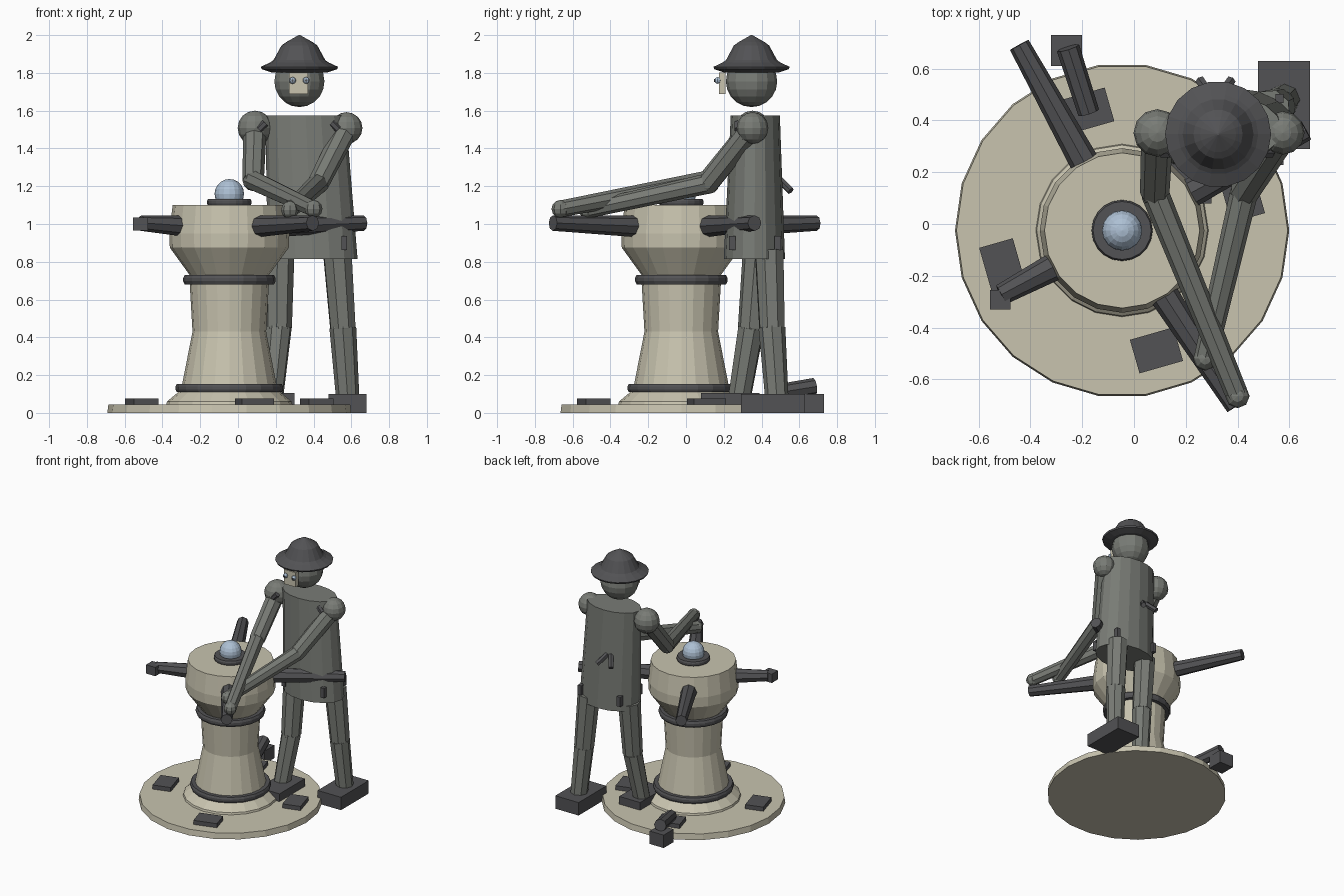
import bpy, bmesh, math
from mathutils import Vector, Matrix

old = bpy.data.objects.get("Cube")
if old:
    bpy.data.objects.remove(old)


def material(name, rgb):
    m = bpy.data.materials.new(name)
    m.use_nodes = True
    m.diffuse_color = (*rgb, 1)
    m.node_tree.nodes["Principled BSDF"].inputs["Base Color"].default_value = (*rgb, 1)
    return m


CREAM = material("cream", (0.58, 0.55, 0.43))
GREY = material("warm_grey", (0.19, 0.2, 0.18))
DARK = material("charcoal", (0.085, 0.085, 0.09))
BLUE = material("pale_blue", (0.42, 0.53, 0.66))


def finish(name, bm, mat):
    bmesh.ops.recalc_face_normals(bm, faces=bm.faces)
    me = bpy.data.meshes.new(name)
    bm.to_mesh(me)
    bm.free()
    me.materials.append(mat)
    ob = bpy.data.objects.new(name, me)
    bpy.context.collection.objects.link(ob)
    return ob


def loft(name, rings, mat, sides):
    """Skin stacked ellipses given as (x, y, z, radius x, radius y)."""
    bm = bmesh.new()
    loops = []
    for x, y, z, rx, ry in rings:
        angles = [math.tau * i / sides for i in range(sides)]
        loops.append([bm.verts.new((x + rx * math.cos(a), y + ry * math.sin(a), z)) for a in angles])
    for low, high in zip(loops, loops[1:]):
        for i in range(sides):
            j = (i + 1) % sides
            bm.faces.new((low[i], low[j], high[j], high[i]))
    bm.faces.new(loops[0])
    bm.faces.new(loops[-1])
    return finish(name, bm, mat)


def lathe(name, centre, profile, mat, sides):
    return loft(name, [(*centre, z, r, r) for r, z in profile], mat, sides)


def rod(name, a, b, r1, r2, mat, sides=8):
    a, b = Vector(a), Vector(b)
    turn = (b - a).to_track_quat("Z", "Y").to_matrix().to_4x4()
    bm = bmesh.new()
    bmesh.ops.create_cone(bm, cap_ends=True, segments=sides, radius1=r1, radius2=r2,
                          depth=(b - a).length,
                          matrix=Matrix.Translation((a + b) / 2) @ turn)
    return finish(name, bm, mat)


def box(name, centre, size, mat, angle=0):
    bm = bmesh.new()
    bmesh.ops.create_cube(bm, size=1, matrix=Matrix.Translation(centre)
                          @ Matrix.Rotation(angle, 4, "Z") @ Matrix.Diagonal((*size, 1)))
    return finish(name, bm, mat)


def ball(name, centre, r, mat, u=14, v=10):
    bm = bmesh.new()
    bmesh.ops.create_uvsphere(bm, u_segments=u, v_segments=v, radius=r,
                              matrix=Matrix.Translation(centre))
    return finish(name, bm, mat)


def band(name, centre, z, r, t, mat):
    """Rounded hoop around the drum."""
    return lathe(name, centre, [(r - t, z - t), (r - t / 3, z - t), (r, z - t / 3), (r, z + t / 3),
                                (r - t / 3, z + t), (r - t, z + t)], mat, 20)


# Capstan
C = (-0.046, -0.025)


def around(radius, degrees, z):
    a = math.radians(degrees)
    return (C[0] + radius * math.cos(a), C[1] + radius * math.sin(a), z)


lathe("base_disc", C, [(0.646, 0), (0.64, 0.045)], CREAM, 22)
lathe("drum", C, [(0.335, 0.04), (0.33, 0.06), (0.27, 0.11), (0.25, 0.15), (0.195, 0.43),
                  (0.21, 0.69), (0.21, 0.73), (0.315, 0.875), (0.318, 0.95), (0.3, 1.1)], CREAM, 20)
band("lower_hoop", C, 0.132, 0.285, 0.022, DARK)
band("upper_hoop", C, 0.705, 0.245, 0.024, DARK)
band("globe_collar", C, 1.115, 0.118, 0.018, DARK)
lathe("globe_seat", C, [(0.1, 1.095), (0.1, 1.115)], DARK, 20)
ball("globe", (*C, 1.16), 0.078, BLUE, 16, 10)

# Push bars and foot cleats
for i, (deg, length) in enumerate([(28.6, 0.81), (119, 0.82), (208, 0.53), (303, 0.81)]):
    rod(f"push_bar_{i}", around(0.2, deg, 0.985), around(length, deg, 1.005), 0.06, 0.041, DARK)
    box(f"cleat_{i}", around(0.482, 16 + 90 * i, 0.06), (0.135, 0.175, 0.034), DARK,
        math.radians(16 + 90 * i))
box("bar_end_block", (-0.517, -0.293, 1.0), (0.08, 0.076, 0.068), DARK)

# Stop lever behind the drum
rod("stop_lever", (-0.175, 0.43, 0.1), (-0.255, 0.68, 0.14), 0.042, 0.045, DARK)
box("stop_block", (-0.26, 0.67, 0.05), (0.12, 0.12, 0.1), DARK)

# Coat with hem tabs and back toggles
loft("coat", [(0.395, 0.362, 0.815, 0.238, 0.162), (0.358, 0.367, 1.575, 0.213, 0.13)], GREY, 16)
for sx in (-1, 1):
    for sy in (-1, 1):
        box("hem_tab", (0.395 + sx * 0.167, 0.365 + sy * 0.12, 0.9), (0.03, 0.034, 0.075), DARK)
    rod("back_toggle", (0.315 + sx * 0.015, 0.49, 1.24), (0.315 + sx * 0.06, 0.555, 1.175),
        0.02, 0.02, DARK, 6)
    rod("shoulder_strap", (0.32 + sx * 0.21, 0.275, 1.5), (0.32 + sx * 0.175, 0.275, 1.535),
        0.02, 0.02, DARK, 6)

# Head, face and hat
H = (0.325, 0.347)
ball("head", (*H, 1.755), 0.136, GREY)
box("face_plate", (0.32, 0.193, 1.745), (0.1, 0.034, 0.112), CREAM)
for sx in (-1, 1):
    ball("eye", (0.325 + sx * 0.036, 0.168, 1.76), 0.018, BLUE, 8, 6)
    rod("pupil", (0.325 + sx * 0.036, 0.155, 1.76), (0.325 + sx * 0.036, 0.148, 1.76),
        0.007, 0.007, DARK, 6)
lathe("hat", H, [(0.15, 1.803), (0.2, 1.82), (0.205, 1.832), (0.155, 1.855), (0.137, 1.868),
                 (0.095, 1.945), (0.07, 1.963), (0.004, 2.0)], DARK, 18)

# Arms reaching to the bar
arms = {"right": ((0.09, 0.352, 1.508), (0.08, 0.12, 1.23), (0.4, -0.665, 1.08), 0.092),
        "left": ((0.575, 0.352, 1.508), (0.425, 0.12, 1.215), (0.275, -0.52, 1.075), 0.084)}
for side, (shoulder, elbow, hand, r) in arms.items():
    ball(side + "_shoulder", shoulder, r, GREY, 12, 8)
    rod(side + "_upper_arm", shoulder, elbow, 0.062, 0.057, GREY)
    ball(side + "_elbow", elbow, 0.056, GREY, 8, 6)
    rod(side + "_forearm", elbow, hand, 0.054, 0.044, GREY)
    ball(side + "_hand", hand, 0.047, GREY, 8, 6)

# Legs and shoes
legs = {"right": ((0.22, 0.38, 0.86), (0.215, 0.345, 0.45), (0.18, 0.285, 0.09)),
        "left": ((0.525, 0.44, 0.86), (0.555, 0.455, 0.45), (0.58, 0.48, 0.09))}
for side, (hip, knee, ankle) in legs.items():
    rod(side + "_thigh", hip, knee, 0.08, 0.071, GREY)
    ball(side + "_knee", knee, 0.069, GREY, 8, 6)
    rod(side + "_shin", knee, ankle, 0.071, 0.062, GREY)
box("left_shoe", (0.58, 0.46, 0.05), (0.2, 0.34, 0.1), DARK)
box("right_shoe", (0.21, 0.235, 0.055), (0.18, 0.31, 0.1), DARK)
